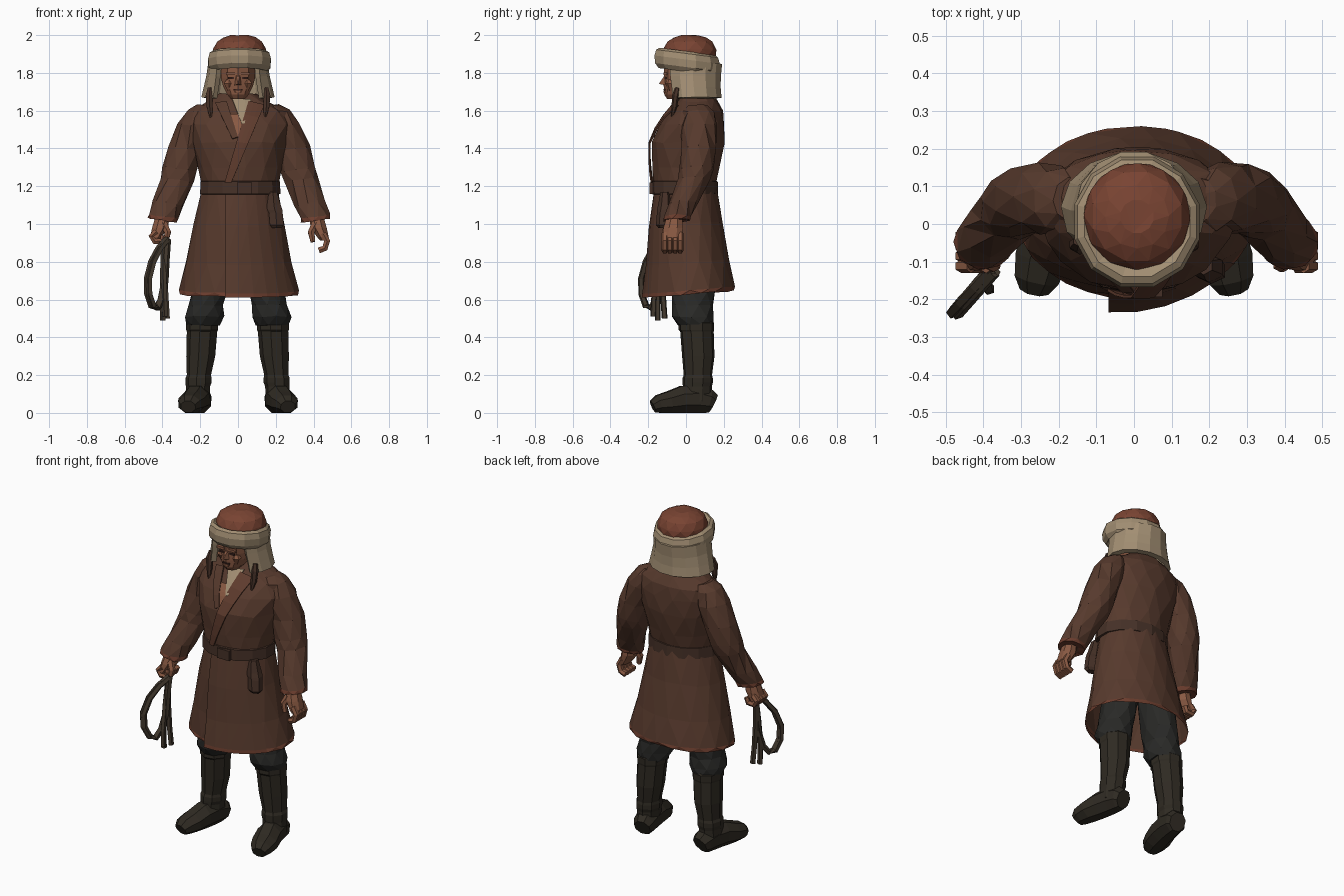
import bpy, bmesh, random
from math import sin, cos, pi, acos, sqrt, radians
from mathutils import Vector

random.seed(4)
COL = dict(coat=(.095, .042, .026), trim=(.15, .047, .027), lapel=(.115, .045, .027), dark=(.06, .03, .02),
           hat=(.19, .057, .032), fur=(.36, .27, .17), skin=(.25, .1, .055), boot=(.028, .023, .016),
           trouser=(.022, .022, .02), rope=(.055, .04, .027), eye=(.05, .02, .015))
MAT = {}
for k, c in COL.items():
    MAT[k] = bpy.data.materials.new(k)
    MAT[k].diffuse_color = (*c, 1)


def mesh(name, verts, faces, mat, alt=None, alt_faces=(), tri=False):
    me = bpy.data.meshes.new(name)
    me.from_pydata(verts, [], faces)
    me.materials.append(MAT[mat])
    if alt:
        me.materials.append(MAT[alt])
        for i in alt_faces:
            me.polygons[i].material_index = 1
    bm = bmesh.new()
    bm.from_mesh(me)
    bmesh.ops.recalc_face_normals(bm, faces=bm.faces)
    if tri:
        bmesh.ops.triangulate(bm, faces=bm.faces)
    bm.to_mesh(me)
    bm.free()
    ob = bpy.data.objects.new(name, me)
    bpy.context.collection.objects.link(ob)
    return ob


def skin_rings(name, rings, mat, caps=True, closed=True, alt=None, bands=(), tri=False):
    n = len(rings[0])
    verts = [p for r in rings for p in r]
    faces, alts = [], []
    for i in range(len(rings) - 1):
        for k in range(n if closed else n - 1):
            j = (k + 1) % n
            if i in bands:
                alts.append(len(faces))
            faces.append((i*n + k, i*n + j, (i+1)*n + j, (i+1)*n + k))
    if caps:
        faces += [tuple(range(n)), tuple(range(len(verts) - n, len(verts)))]
    return mesh(name, verts, faces, mat, alt, alts, tri)


def loft(name, secs, mat, n=12, arc=None, sx=0, sy=0, rough=0, **kw):
    """secs: (x, y, z, rx, ry) level sections, tilted by slopes sx, sy; rough gives irregular facets"""
    rings = []
    for i, (x, y, z, rx, ry) in enumerate(secs):
        if arc:
            angs = [arc[0] + (arc[1] - arc[0])*k/(n - 1) for k in range(n)]
        else:
            angs = [2*pi*(k + .5 + (i % 2)*.5*bool(rough))/n for k in range(n)]
        r = []
        for a in angs:
            a += random.uniform(-rough, rough)
            r.append((x + rx*cos(a), y + ry*sin(a),
                      z + sx*rx*cos(a) + sy*ry*sin(a) + random.uniform(-rough, rough)*.06))
        rings.append(r)
    return skin_rings(name, rings, mat, closed=arc is None, tri=rough > 0, **kw)


def tube(name, pts, rad, mat, n=6, ref=(0, 1, 0)):
    """sweep an ellipse; rad is one number or a list of (side, ref) radii"""
    pts = [Vector(p) for p in pts]
    rings = []
    for i, p in enumerate(pts):
        t = (pts[min(i+1, len(pts)-1)] - pts[max(i-1, 0)]).normalized()
        side = t.cross(Vector(ref)).normalized()
        up = side.cross(t)
        ra, rb = rad[i] if isinstance(rad, list) else (rad, rad)
        r = []
        for k in range(n):
            a = 2*pi*(k + .5)/n
            q = p + side*ra*cos(a) + up*rb*sin(a)
            r.append((q.x, q.y, max(q.z, 0)))
        rings.append(r)
    return skin_rings(name, rings, mat)


def box(name, c, s, mat):
    vs = [(c[0]+s[0]*i/2, c[1]+s[1]*j/2, c[2]+s[2]*k/2) for i in (-1, 1) for j in (-1, 1) for k in (-1, 1)]
    return mesh(name, vs, [(0, 1, 3, 2), (4, 5, 7, 6), (0, 1, 5, 4), (2, 3, 7, 6), (0, 2, 6, 4), (1, 3, 7, 5)], mat)


# coat: upper body and flared skirt
TORSO = [(.012, -.01, 1.17, .2, .16), (.01, 0, 1.3, .222, .18), (.01, .012, 1.43, .25, .193),
         (.008, .033, 1.53, .27, .172), (.005, .055, 1.6, .245, .142), (0, .06, 1.65, .16, .108),
         (0, .06, 1.69, .1, .08)]
SKIRT = [(.01, 0, 1.18, .205, .165), (.005, .005, 1.0, .24, .188), (.003, .02, .8, .283, .21),
         (.005, .03, .65, .318, .23), (.005, .03, .63, .322, .23)]
loft("coat_body", TORSO, 'coat', 14, rough=.09)
loft("coat_skirt", SKIRT, 'coat', 16, sy=.07, rough=.06, caps=False, alt='trim', bands=(3,))

# overlapping front panel of the skirt
rings = []
for (x, y, z, rx, ry), f in zip(SKIRT, (.04, .08, .12, .16, .17)):
    a0 = -acos((-.068 - x)/rx)
    row = [(-.068, y + ry*sin(a0)*.96, z - .07*ry)]
    for k in range(6):
        a = a0 + (radians(-35) - a0)*k/5
        row.append((x + rx*cos(a), y + ry*sin(a)*(1 + f*(1 - k/5) + .01), z + .07*ry*sin(a) - .003))
    rings.append(row)
skin_rings("coat_overlap", rings, 'coat', caps=False, closed=False, alt='trim', bands=(3,), tri=True)


def front_y(x, z):
    for a, b in zip(TORSO, TORSO[1:]):
        if a[2] <= z <= b[2]:
            t = (z - a[2])/(b[2] - a[2])
            cx, cy, _, rx, ry = [p + (q - p)*t for p, q in zip(a, b)]
            return cy - ry*sqrt(max(0, 1 - ((x - cx)/rx)**2))
    return 0


def patch(name, left, right, off, mat):
    """strip laid on the chest between two straight edges ((x,z),(x,z))"""
    rows = []
    for i in range(7):
        l, r = [[e[0][m] + (e[1][m] - e[0][m])*i/6 for m in (0, 1)] for e in (left, right)]
        row = []
        for k in range(4):
            x, z = [l[m] + (r[m] - l[m])*k/3 for m in (0, 1)]
            row.append((x, front_y(x, z) - off, z))
        rows.append(row)
    ob = skin_rings(name, rows, mat, caps=False, closed=False)
    sol = ob.modifiers.new("thick", 'SOLIDIFY')
    sol.thickness = .008
    sol.offset = 0


# neckline and crossed lapels
patch("chest_skin", ((-.06, 1.58), (-.005, 1.46)), ((.04, 1.58), (.005, 1.46)), .006, 'skin')
patch("fur_scarf", ((-.03, 1.66), (.02, 1.53)), ((.07, 1.66), (.035, 1.53)), .01, 'fur')
patch("lapel_outer", ((.055, 1.65), (-.07, 1.22)), ((.14, 1.63), (-.035, 1.22)), .014, 'lapel')
patch("lapel_inner", ((-.12, 1.64), (-.03, 1.45)), ((-.06, 1.65), (.0, 1.46)), .01, 'coat')

# belt, buckle, pouch
loft("belt", [(.012, -.008, 1.155, .2, .16), (.012, -.008, 1.16, .218, .178), (.012, -.008, 1.225, .216, .176),
              (.012, -.008, 1.23, .2, .16)], 'dark', 14)
box("buckle", (.035, -.184, 1.19), (.08, .02, .06), 'dark')
loft("pouch", [(.205, -.125, .98, .03, .022), (.205, -.125, .995, .042, .034), (.2, -.12, 1.06, .042, .034),
               (.195, -.115, 1.075, .046, .038), (.19, -.112, 1.1, .042, .036), (.185, -.11, 1.17, .025, .025)],
     'dark', 6)

ARM = [(.17, .065, 1.625, .05, .06), (.205, .065, 1.592, .07, .085), (.24, .068, 1.52, .088, .098),
       (.29, .068, 1.4, .092, .092), (.318, .055, 1.29, .093, .092), (.333, .042, 1.235, .09, .086),
       (.38, -.012, 1.11, .083, .078), (.408, -.045, 1.04, .08, .073), (.412, -.05, 1.018, .08, .072),
       (.414, -.055, 1.022, .05, .045)]
for s, tag in ((1, "left"), (-1, "right")):
    # sleeve, palm, fingers
    loft(tag + "_sleeve", [(s*x*(1 if s > 0 else .97), y, z, rx, ry) for x, y, z, rx, ry in ARM],
         'coat', 9, sx=s*.15, rough=.07, alt='trim', bands=(7, 8))
    d = 0 if s > 0 else -.015
    loft(tag + "_palm", [(s*(.415 + d), -.06, 1.04, .04, .045), (s*(.427 + d), -.068, .98, .046, .056),
                         (s*(.45 + d), -.073, .93, .033, .056), (s*(.455 + d), -.073, .912, .022, .05)], 'skin', 8)
    path = ([(.45, .95), (.472, .91), (.46, .872), (.428, .86)] if s > 0 else
            [(.44, .96), (.465, .935), (.448, .908), (.41, .91), (.4, .94)])
    for i in range(4):
        y = -.112 + .027*i
        tube(f"{tag}_finger_{i+1}", [(s*(x + d*.5), y, z) for x, z in path], .0185, 'skin')
    tube(tag + "_thumb", [(s*(.41 + d), -.09, 1.0), (s*(.387 + d), -.108, .955), (s*(.397 + d), -.114, .905)],
         [(.024, .024), (.02, .02), (.014, .014)], 'skin')

    # trousers gathered into tall boots
    loft(tag + "_trouser", [(s*.12, .04, .85, .1, .11), (s*.152, .04, .64, .096, .115), (s*.168, .035, .57, .095, .11),
                            (s*.178, .036, .51, .106, .112), (s*.183, .05, .465, .09, .095)],
         'trouser', 9, rough=.08)
    loft(tag + "_boot_shaft", [(s*.185, .055, .485, .08, .088), (s*.187, .055, .475, .087, .096),
                               (s*.187, .055, .44, .087, .096), (s*.188, .058, .43, .083, .09),
                               (s*.195, .065, .3, .079, .087), (s*.205, .063, .2, .066, .076),
                               (s*.207, .062, .185, .071, .081), (s*.207, .062, .16, .071, .081),
                               (s*.21, .06, .14, .066, .078), (s*.212, .055, .06, .066, .082)],
         'boot', 9)
    foot = [(.196, .143, .05, .055), (.2, .12, .064, .068), (.21, .06, .07, .08), (.226, -.02, .073, .078),
            (.245, -.09, .076, .062), (.258, -.145, .064, .052), (.264, -.175, .042, .036)]
    tube(tag + "_boot_foot", [(s*x, y, h*.9) for x, y, w, h in foot], [(w, h) for x, y, w, h in foot],
         'boot', 8, ref=(0, 0, 1))

    # ear flap ties, eyes, brows and cheeks
    tube(tag + "_flap_tie", [(s*.148, -.045, 1.72), (s*.152, -.055, 1.68), (s*.15, -.062, 1.62), (s*.143, -.075, 1.56)],
         [(.014, .014), (.022, .018), (.018, .015), (.006, .006)], 'dark')
    box(tag + "_eye", (s*.036, -.108, 1.772), (.032, .012, .01), 'eye')
    box(tag + "_brow", (s*.038, -.11, 1.795), (.05, .018, .014), 'skin')
    loft(tag + "_cheek", [(s*.045, -.08, 1.705, .012, .012), (s*.048, -.084, 1.745, .03, .026),
                          (s*.048, -.084, 1.765, .014, .014)], 'skin', 6)

# head with nose and mouth
loft("neck", [(0, .05, 1.56, .07, .07), (0, .04, 1.64, .064, .067), (0, .03, 1.74, .065, .07)], 'skin', 8)
loft("head", [(0, -.045, 1.662, .038, .055), (0, -.035, 1.685, .06, .08), (0, -.015, 1.73, .083, .103),
              (0, -.005, 1.77, .094, .112), (0, .003, 1.83, .097, .12), (0, .01, 1.9, .09, .11)], 'skin', 10)
mesh("nose", [(-.012, -.108, 1.795), (.012, -.108, 1.795), (-.024, -.1, 1.732), (.024, -.1, 1.732),
              (0, -.143, 1.742)], [(0, 1, 4), (0, 4, 2), (1, 3, 4), (2, 4, 3), (0, 2, 3, 1)], 'skin')
box("mouth", (0, -.112, 1.71), (.045, .014, .007), 'eye')
box("lower_lip", (0, -.112, 1.7), (.035, .016, .01), 'skin')

# fur hat: rolled brim, cloth crown, neck and ear flap
HX, HY = .008, .006
loft("hat_brim", [(HX, HY, z, r, r*1.04) for z, r in
                  ((1.815, .1), (1.806, .15), (1.83, .169), (1.87, .172), (1.902, .163), (1.914, .145), (1.9, .12))],
     'fur', 12, sy=-.13)
loft("hat_crown", [(HX, .02, z, r, r) for z, r in
                   ((1.89, .142), (1.925, .141), (1.965, .122), (1.988, .085), (2.0, .045))], 'hat', 12,
     rough=.03)
flap = loft("neck_flap", [(0, .03, 1.85, .128, .135), (0, .03, 1.78, .138, .128), (0, .035, 1.72, .152, .122),
                          (0, .04, 1.665, .165, .122)], 'fur', 12, arc=(radians(-48), radians(228)), caps=False)
sol = flap.modifiers.new("thick", 'SOLIDIFY')
sol.thickness = .03
sol.offset = -1

# coiled rope in the right hand: u runs outwards along the coil plane
LOOP = [(-.1, .92), (.35, .87), (.75, .8), (1, .71), (.98, .63), (.75, .565), (.5, .555), (.25, .6), (.05, .7),
        (-.02, .82), (-.1, .92)]
for i in range(2):
    k = 1 - .05*i
    tube(f"rope_coil_{i+1}", [(-.388 - .094*u*k + .008*i, -.13 - .105*u*k - .008*i, z) for u, z in LOOP],
         .017, 'rope', 5)
for i, (dx, dy) in enumerate(((-.01, -.02), (.008, .01), (.0, -.04))):
    tube(f"rope_tail_{i+1}", [(-.392, -.115, .92), (-.392 + dx*.4, -.125 + dy*.5, .75), (-.388 + dx, -.13 + dy, .6),
                              (-.384 + dx*1.3, -.125 + dy*1.2, .49 + .01*i)], .016, 'rope', 5)
